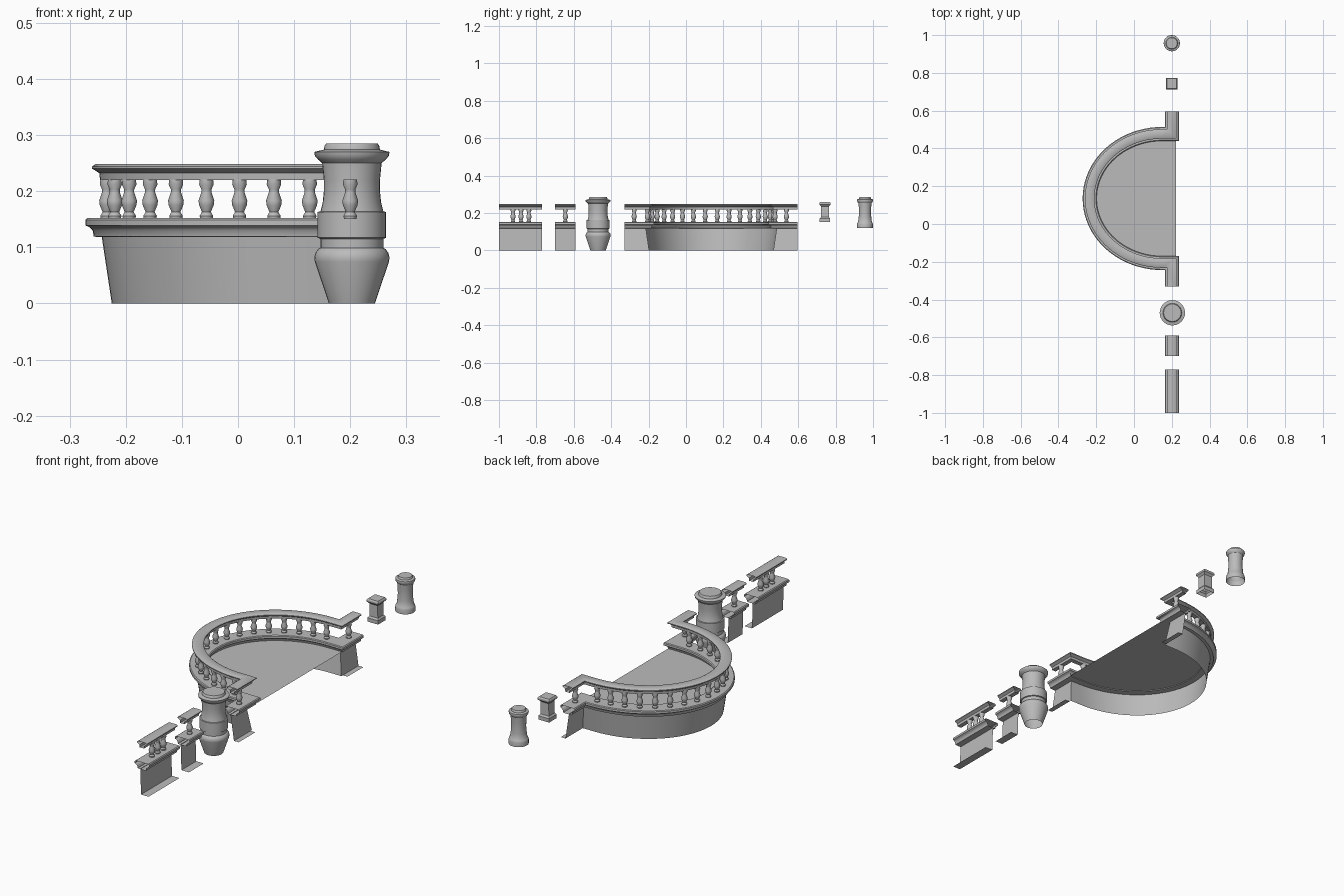
import bpy, bmesh, math
from mathutils import Vector

old = bpy.data.objects.get("Cube")
if old:
    bpy.data.objects.remove(old)

stone = bpy.data.materials.new("grey_stone")
stone.use_nodes = True
colour = (0.5, 0.5, 0.5, 1)
stone.diffuse_color = colour
stone.node_tree.nodes["Principled BSDF"].inputs["Base Color"].default_value = colour

CX, CY = 0.2, 0.135      # wall line and balcony centre


def finish(name, bm, smooth=True):
    mesh = bpy.data.meshes.new(name)
    bm.to_mesh(mesh)
    bm.free()
    mesh.materials.append(stone)
    ob = bpy.data.objects.new(name, mesh)
    bpy.context.collection.objects.link(ob)
    if smooth:
        bpy.ops.object.select_all(action='DESELECT')
        ob.select_set(True)
        bpy.context.view_layer.objects.active = ob
        bpy.ops.object.shade_smooth_by_angle(angle=math.radians(35))
    return ob


def sweep(name, path, profile, closed=True):
    """Run an (offset, z) profile along a plan path with mitred corners."""
    bm = bmesh.new()
    pts = [Vector(p) for p in path]
    rings = []
    for i, p in enumerate(pts):
        a = (p - pts[i - 1]).normalized() if i else None
        b = (pts[i + 1] - p).normalized() if i < len(pts) - 1 else None
        a, b = a or b, b or a
        na, nb = Vector((a.y, -a.x)), Vector((b.y, -b.x))
        n = (na + nb).normalized()
        n /= n.dot(na)
        # the outer side lies to the right of the travel direction
        rings.append([bm.verts.new((p.x + n.x * o, p.y + n.y * o, z)) for o, z in profile])
    count = len(profile)
    for r, s in zip(rings, rings[1:]):
        for j in range(count if closed else count - 1):
            k = (j + 1) % count
            bm.faces.new((r[j], s[j], s[k], r[k]))
    if closed:
        bmesh.ops.recalc_face_normals(bm, faces=bm.faces)
    return finish(name, bm)


def lathe(name, x, y, profile, sides=24, turn=0.0, top=True, smooth=True):
    """Turn an (r, z) profile round a vertical axis."""
    bm = bmesh.new()
    rings = []
    for r, z in profile:
        angles = [turn + math.tau * i / sides for i in range(sides)]
        rings.append([bm.verts.new((x + r * math.cos(t), y + r * math.sin(t), z)) for t in angles])
    for a, b in zip(rings, rings[1:]):
        for i in range(sides):
            k = (i + 1) % sides
            bm.faces.new((a[i], a[k], b[k], b[i]))
    if top:
        bm.faces.new(rings[-1])
    return finish(name, bm, smooth)


def mirrored(half):
    return half + [(-o, z) for o, z in reversed(half)]


RAIL = mirrored([(0.011, 0.22), (0.012, 0.232), (0.018, 0.236), (0.025, 0.24),
                 (0.025, 0.244), (0.019, 0.248)])
LEDGE = mirrored([(0.01, 0.118), (0.022, 0.119), (0.024, 0.13), (0.03, 0.136),
                  (0.037, 0.139), (0.037, 0.149), (0.033, 0.152)])
BALUSTER = [(0.011, 0.15), (0.012, 0.156), (0.008, 0.163), (0.013, 0.175), (0.014, 0.183),
            (0.009, 0.198), (0.009, 0.203), (0.013, 0.212), (0.012, 0.221)]


def balustrade(name, path, foot, spots):
    sweep(name + "_rail", path, RAIL)
    sweep(name + "_ledge", path, LEDGE)
    sweep(name + "_wall", path, [(0.008, 0.12), (foot, 0)], closed=False)
    for i, (x, y) in enumerate(spots):
        lathe(f"{name}_baluster_{i + 1}", x, y, BALUSTER, sides=12, top=False)


def flange(name, y0, y1, x0):
    bm = bmesh.new()
    bm.faces.new([bm.verts.new(c) for c in
                  ((x0, y0, 0), (0.235, y0, 0), (0.235, y1, 0), (x0, y1, 0))])
    finish(name, bm, False)


# Straight balustrade pieces
for name, y0, y1, ys in (("long_section", -1, -0.77, (-0.925, -0.882, -0.84)),
                         ("short_section", -0.7, -0.59, (-0.645,))):
    balustrade(name, [(CX, y1), (CX, y0)], 0.004, [(CX, y) for y in ys])
    flange(name + "_flange", y0, y1, CX - 0.004)

# Balcony: short returns joined by a half ellipse
AX, RX, RY, STEPS = 0.15, 0.385, 0.342, 40
arc = [(AX - RX * math.sin(math.pi * i / STEPS), CY + RY * math.cos(math.pi * i / STEPS))
       for i in range(STEPS + 1)]
balcony = [(CX, 0.595), (CX, CY + RY)] + arc + [(CX, CY - RY), (CX, -0.33)]

# Space the balusters evenly along the curve
fine = [(AX - RX * math.sin(math.pi * i / 600), CY + RY * math.cos(math.pi * i / 600))
        for i in range(601)]
run = [0.0]
for p, q in zip(fine, fine[1:]):
    run.append(run[-1] + math.dist(p, q))
start, number = 0.022, 18
spots = [(CX, 0.537), (CX, -0.277)]
for k in range(number):
    want = start + (run[-1] - 2 * start) * k / (number - 1)
    spots.append(fine[min(range(601), key=lambda i: abs(run[i] - want))])
balustrade("balcony", balcony, -0.01, spots)
flange("balcony_flange_left", CY + RY, 0.595, CX + 0.01)
flange("balcony_flange_right", -0.33, CY - RY, CX + 0.01)

# Balcony floor
bm = bmesh.new()
edge = [(0.222, CY + RY)] + arc + [(0.222, CY - RY)]
bm.faces.new([bm.verts.new((x, y, 0.122)) for x, y in edge])
finish("balcony_floor", bm, False)

# Large pillar with tapered foot
lathe("large_pillar", 0.203, -0.47, [
    (0.041, 0), (0.066, 0.074), (0.067, 0.082), (0.065, 0.09), (0.06, 0.097),
    (0.056, 0.099), (0.056, 0.115), (0.061, 0.117), (0.061, 0.163), (0.056, 0.164),
    (0.052, 0.18), (0.05, 0.2), (0.05, 0.22), (0.053, 0.25), (0.06, 0.256),
    (0.066, 0.263), (0.067, 0.27), (0.05, 0.274), (0.049, 0.28), (0.046, 0.285)], sides=32)

# Small round pillar
lathe("small_pillar", 0.2, 0.957, [
    (0.043, 0.12), (0.043, 0.14), (0.041, 0.147), (0.037, 0.152), (0.034, 0.175),
    (0.032, 0.2), (0.033, 0.23), (0.035, 0.253), (0.041, 0.26), (0.043, 0.268),
    (0.042, 0.273), (0.032, 0.276), (0.031, 0.282), (0.029, 0.285)], sides=28)

# Square post
post = lathe("square_post", 0.2, 0.743, [
    (r * math.sqrt(2), z) for r, z in (
        (0.028, 0.152), (0.028, 0.17), (0.022, 0.178), (0.021, 0.236),
        (0.025, 0.241), (0.03, 0.246), (0.03, 0.254), (0.026, 0.26))],
    sides=4, turn=math.pi / 4, smooth=False)
